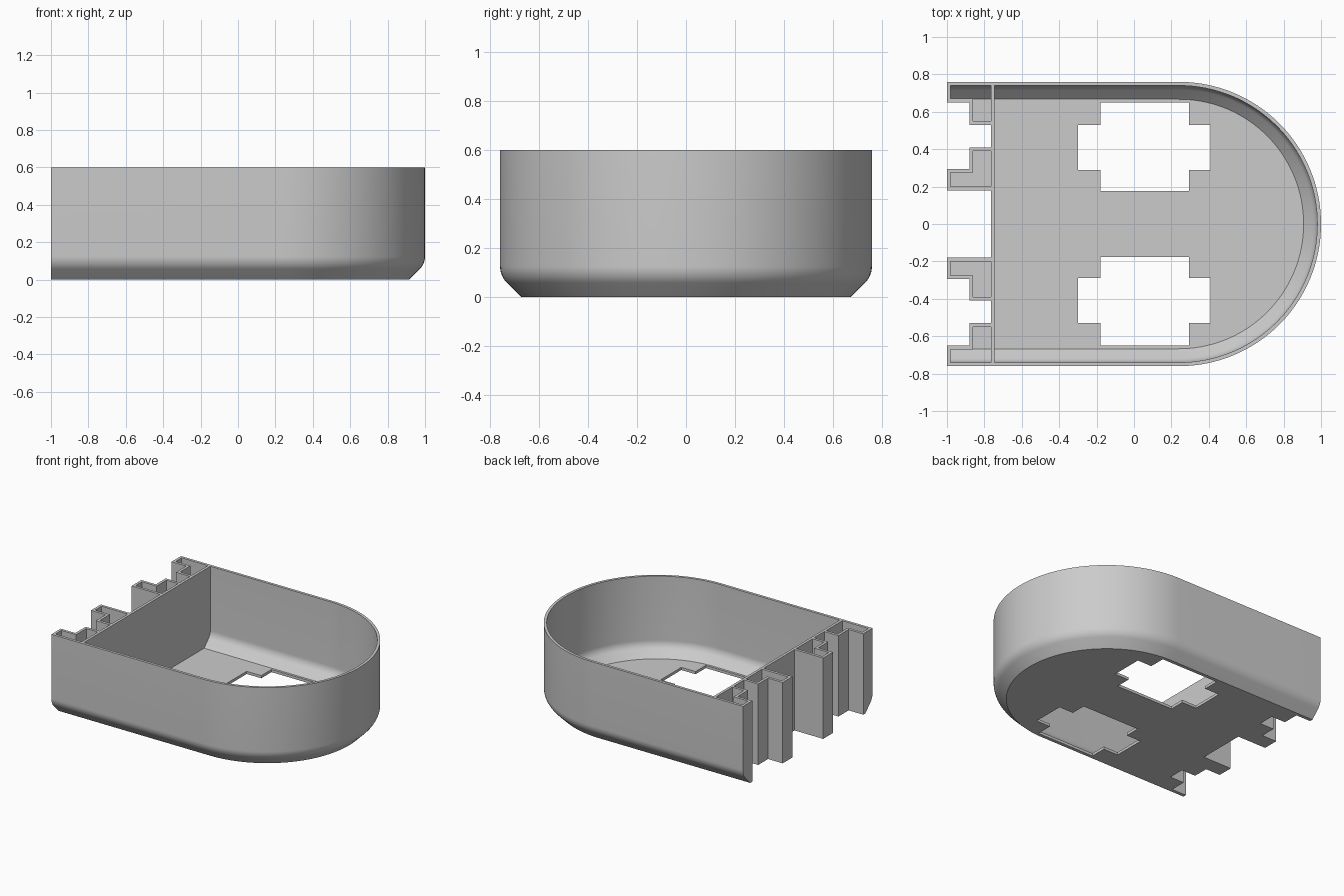
import bpy, bmesh
from math import sin, cos, pi

if "Cube" in bpy.data.objects:
    bpy.data.objects.remove(bpy.data.objects["Cube"])

HEIGHT, RADIUS, ARC_X = 0.6, 0.76, 0.24
WALL, CHAMFER, FILLET, FILLET_TOP = 0.02, 0.085, 0.097, 0.125
ARC_STEPS, FILLET_STEPS = 64, 8
END, PARTITION = -1.0, -0.765

grey = bpy.data.materials.new("plain_grey")
grey.use_nodes = True
colour = (0.6, 0.6, 0.6, 1)
grey.diffuse_color = colour
grey.node_tree.nodes["Principled BSDF"].inputs["Base Color"].default_value = colour


def add_object(name, bm):
    bmesh.ops.recalc_face_normals(bm, faces=bm.faces)
    mesh = bpy.data.meshes.new(name)
    bm.to_mesh(mesh)
    bm.free()
    mesh.materials.append(grey)
    obj = bpy.data.objects.new(name, mesh)
    bpy.context.collection.objects.link(obj)
    return obj


def d_shape(name, profile, end_x):
    """Loft a D-shaped outline through (inset, height) pairs."""
    bm = bmesh.new()
    rings = []
    for inset, z in profile:
        r = RADIUS - inset
        angles = [pi * i / ARC_STEPS - pi / 2 for i in range(ARC_STEPS + 1)]
        outline = [(end_x, -r)]
        outline += [(ARC_X + r * cos(a), r * sin(a)) for a in angles]
        outline += [(end_x, r)]
        rings.append([bm.verts.new((x, y, z)) for x, y in outline])
    for low, high in zip(rings, rings[1:]):
        for i in range(len(low)):
            j = (i + 1) % len(low)
            bm.faces.new((low[i], low[j], high[j], high[i]))
    bm.faces.new(rings[0][::-1])
    bm.faces.new(rings[-1])
    return add_object(name, bm)


def box(x0, x1, y0, y1, z0=-0.2, z1=0.9):
    bm = bmesh.new()
    bmesh.ops.create_cube(bm, size=1)
    for v in bm.verts:
        v.co = (x1 if v.co.x > 0 else x0,
                y1 if v.co.y > 0 else y0,
                z1 if v.co.z > 0 else z0)
    return add_object("cutter", bm)


def cut(target, cutter):
    mod = target.modifiers.new("cut", "BOOLEAN")
    mod.operation, mod.solver, mod.object = "DIFFERENCE", "EXACT", cutter
    bpy.context.view_layer.update()
    graph = bpy.context.evaluated_depsgraph_get()
    mesh = bpy.data.meshes.new_from_object(target.evaluated_get(graph))
    target.modifiers.clear()
    target.data = mesh
    bpy.data.objects.remove(cutter)


def profile(offset, bottom_inset, top):
    """Chamfered and rounded lower edge, moved inward by the offset."""
    r = FILLET - offset
    points = [(bottom_inset, offset)]
    for i in range(FILLET_STEPS, -1, -1):
        a = pi / 4 * i / FILLET_STEPS
        points.append((FILLET - r * cos(a), FILLET_TOP - r * sin(a)))
    return points + [(offset, top)]


# Outer body and the hollow inside it
housing = d_shape("housing", profile(0, CHAMFER, HEIGHT), END)
cavity = d_shape("cavity", profile(WALL, CHAMFER + 0.008, HEIGHT + 0.1), END + WALL)

# Stepped notches in the open end: the hollow keeps one wall away from them
notches = [(PARTITION, -0.18, 0.18)]
for lo, hi, depth in ((0.41, 0.53, PARTITION), (0.295, 0.65, -0.88)):
    notches += [(depth, lo, hi), (depth, -hi, -lo)]
for x, lo, hi in notches:
    cut(housing, box(-1.2, x, lo, hi))
    # The end partition already covers the wall at the deep notches
    grown = x if x == PARTITION else x + WALL
    cut(cavity, box(-1.3, grown, lo - WALL, hi + WALL, -0.3, 1.0))

# Partition across the end, left standing between the pockets and the main bay
cut(cavity, box(PARTITION, PARTITION + WALL, -0.9, 0.9, -0.4, 1.1))
cut(housing, cavity)

# Cross-shaped openings through the floor
for side in (1, -1):
    for x0, x1, lo, hi in ((-0.30, 0.41, 0.29, 0.53), (-0.18, 0.293, 0.177, 0.65)):
        y0, y1 = sorted((side * lo, side * hi))
        cut(housing, box(x0, x1, y0, y1, -0.1, 0.0215))

bpy.ops.object.select_all(action="DESELECT")
housing.select_set(True)
bpy.context.view_layer.objects.active = housing
bpy.ops.object.shade_smooth_by_angle(angle=pi / 6)
